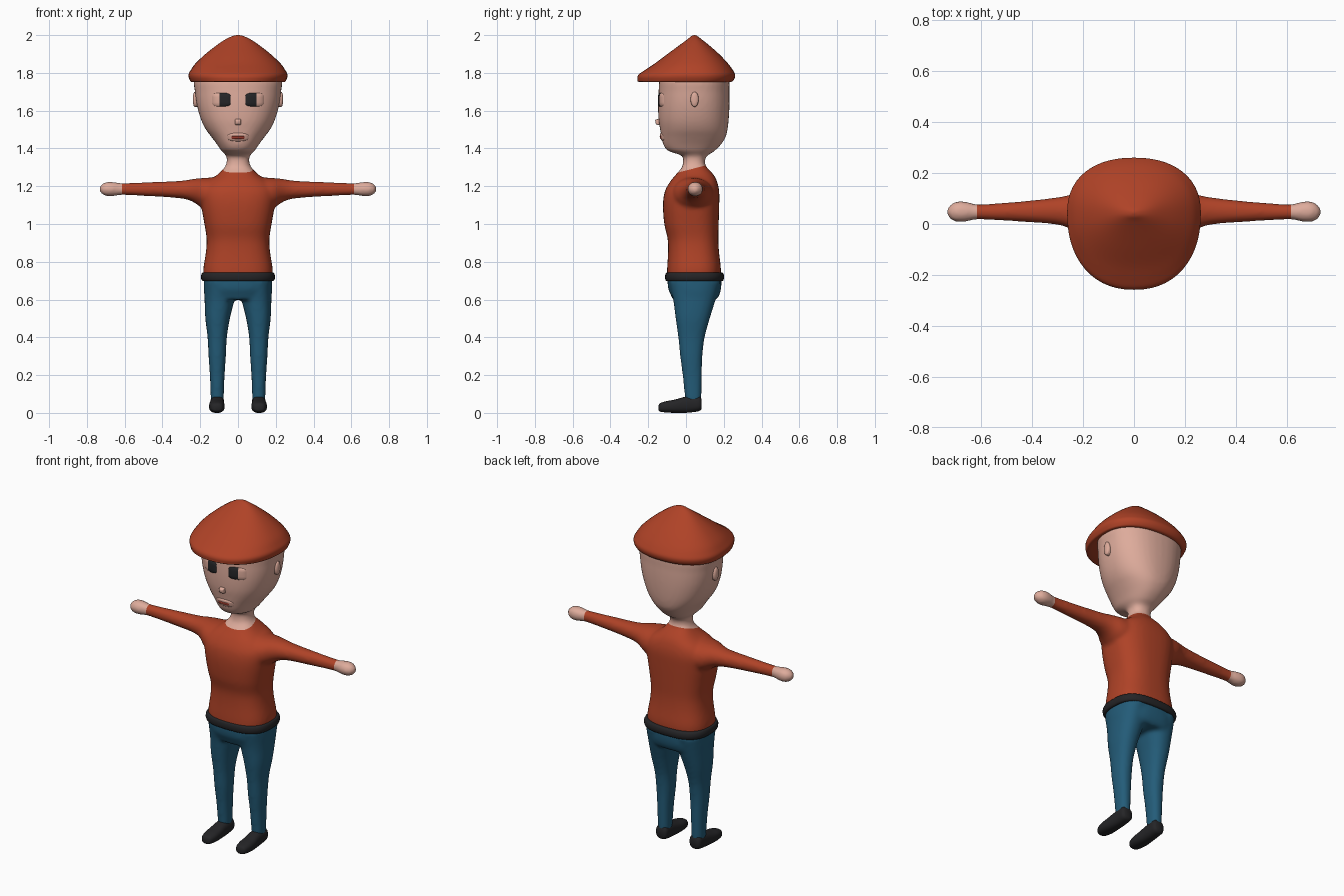
import bpy, bmesh, math
from mathutils import Vector
from mathutils.bvhtree import BVHTree

if "Cube" in bpy.data.objects:
    bpy.data.objects.remove(bpy.data.objects["Cube"])


def material(name, rgb):
    m = bpy.data.materials.new(name)
    m.diffuse_color = (*rgb, 1)
    m.use_nodes = True
    m.node_tree.nodes["Principled BSDF"].inputs["Base Color"].default_value = m.diffuse_color
    return m


RED = material("rust red", (0.43, 0.055, 0.02))
SKIN = material("skin", (0.73, 0.41, 0.33))
BLUE = material("denim blue", (0.017, 0.107, 0.19))
BLACK = material("soft black", (0.018, 0.018, 0.02))
LIP = material("lip red", (0.38, 0.05, 0.03))


def smooth_rows(rows, k=4):
    """Catmull-Rom resampling of the section rows."""
    rows = [tuple(r) + (0,) * (5 - len(r)) for r in rows]
    out = []
    for i in range(len(rows) - 1):
        a, b, c, d = (rows[max(i - 1, 0)], rows[i], rows[i + 1],
                      rows[min(i + 2, len(rows) - 1)])
        for j in range(k):
            t = j / k
            out.append([0.5 * (2 * q + (r - p) * t + (2 * p - 5 * q + 4 * r - s) * t * t
                               + (3 * q - p - 3 * r + s) * t ** 3)
                        for p, q, r, s in zip(a, b, c, d)])
    return out + [list(rows[-1])]


def loft(bm, axis, rows, n=2.4, mid=None, side=1, seg=40):
    """Closed skin over superellipse sections (position, half width, v min, v max, offset)."""
    rings = []
    for pos, half, v0, v1, off in smooth_rows(rows):
        m = (v0 + v1) / 2 if mid is None else mid
        ring = []
        for i in range(seg):
            t = 2 * math.pi * i / seg
            c, s = math.cos(t), math.sin(t)
            u = off + half * math.copysign(abs(c) ** (2 / n), c)
            v = m + (v1 - m if s > 0 else m - v0) * math.copysign(abs(s) ** (2 / n), s)
            x, y, z = {"z": (u, v, pos), "x": (pos, v, u), "y": (u, pos, v)}[axis]
            ring.append(bm.verts.new((x * side, y, z)))
        rings.append(ring)
    for a, b in zip(rings, rings[1:]):
        for i in range(seg):
            j = (i + 1) % seg
            bm.faces.new((a[i], a[j], b[j], b[i]))
    bm.faces.new(rings[0])
    bm.faces.new(rings[-1])


def finish(name, bm, *mats):
    bmesh.ops.recalc_face_normals(bm, faces=bm.faces)
    for f in bm.faces:
        f.smooth = True
    me = bpy.data.meshes.new(name)
    bm.to_mesh(me)
    bm.free()
    ob = bpy.data.objects.new(name, me)
    bpy.context.collection.objects.link(ob)
    for m in mats:
        me.materials.append(m)
    return ob


def blend(ob, voxel=0.01, steps=8):
    """Fuse overlapping lofts into one soft surface."""
    r = ob.modifiers.new("fuse", 'REMESH')
    r.mode, r.voxel_size, r.use_smooth_shade = 'VOXEL', voxel, True
    s = ob.modifiers.new("soften", 'SMOOTH')
    s.iterations, s.factor = steps, 0.5
    bpy.context.view_layer.objects.active = ob
    for m in ("fuse", "soften"):
        bpy.ops.object.modifier_apply(modifier=m)


# Upper body: head and neck, torso, arms with hands
bm = bmesh.new()
loft(bm, "z", [(1.22, .075, -.03, .12), (1.28, .072, -.025, .11), (1.33, .06, -.015, .10),
               (1.36, .062, -.02, .11), (1.375, .075, -.06, .135), (1.39, .09, -.10, .155),
               (1.42, .11, -.12, .185), (1.46, .14, -.13, .21), (1.50, .17, -.137, .22),
               (1.55, .195, -.145, .226), (1.62, .216, -.148, .23), (1.70, .228, -.145, .23),
               (1.78, .23, -.135, .225), (1.86, .15, -.07, .17)], n=2.3)
loft(bm, "z", [(.70, .18, -.10, .18), (.76, .184, -.10, .185), (.85, .17, -.095, .175),
               (.92, .166, -.097, .171), (1.0, .178, -.115, .173), (1.1, .195, -.122, .176),
               (1.17, .20, -.113, .176), (1.22, .17, -.087, .166), (1.26, .11, -.055, .147),
               (1.30, .07, -.02, .11)], n=2.6)
for side in (1, -1):
    loft(bm, "x", [(.08, .10, -.09, .15, 1.15), (.18, .082, -.065, .14, 1.162),
                   (.24, .06, -.025, .118, 1.178), (.30, .047, -.003, .105, 1.182),
                   (.43, .039, .008, .09, 1.184), (.60, .032, .018, .077, 1.185),
                   (.63, .033, .016, .08, 1.185), (.66, .037, .009, .088, 1.185),
                   (.69, .038, .008, .09, 1.185), (.715, .03, .015, .08, 1.185),
                   (.733, .012, .034, .06, 1.185)], n=2.1, side=side)
body = finish("upper_body", bm, RED, SKIN)
blend(body)

# Cut clean collar and cuff lines, then colour the skin beyond them
cuts = [(Vector((0, -.02, 1.278)), Vector((0, -.26, 1))),
        (Vector((.615, 0, 0)), Vector((1, 0, 0))), (Vector((-.615, 0, 0)), Vector((-1, 0, 0)))]
bm = bmesh.new()
bm.from_mesh(body.data)
for co, no in cuts:
    bmesh.ops.bisect_plane(bm, geom=bm.verts[:] + bm.edges[:] + bm.faces[:],
                           dist=1e-5, plane_co=co, plane_no=no)
for f in bm.faces:
    c = f.calc_center_median()
    f.material_index = int(any((c - co).dot(no) > 0 for co, no in cuts))
    f.smooth = True
bm.to_mesh(body.data)
surface = BVHTree.FromBMesh(bm)
bm.free()


def face_plate(name, cx, cz, hw, hh, thick, power, mats, rule=None, cols=16, rows=8):
    """Thin domed plate that follows the front of the head."""
    bm = bmesh.new()
    grid = []
    for i in range(cols + 1):
        u = -math.cos(math.pi * i / cols)
        tall = max(0, 1 - abs(u) ** power) ** (1 / power)
        line = []
        for j in range(rows + 1):
            v = -math.cos(math.pi * j / rows)
            x, z = cx + u * hw, cz + v * tall * hh
            y = surface.ray_cast(Vector((x, -1, z)), Vector((0, 1, 0)))[0].y
            line.append(bm.verts.new((x, y + .003 - thick * (1 - max(abs(u), abs(v)) ** 6), z)))
        grid.append(line)
    for a, b in zip(grid, grid[1:]):
        for j in range(rows):
            f = bm.faces.new((a[j], b[j], b[j + 1], a[j + 1]))
            if rule:
                f.material_index = int(rule(f.calc_center_median()))
    bmesh.ops.remove_doubles(bm, verts=bm.verts, dist=1e-5)
    ob = finish(name, bm, *mats)
    if sum(p.normal.y * p.area for p in ob.data.polygons) > 0:
        ob.data.flip_normals()


# Face: eyes with dark inner part, nose, lips, mouth
for side, label in ((1, "left"), (-1, "right")):
    face_plate(label + "_eye", side * .088, 1.658, .052, .038, .0095, 3.5, (SKIN, BLACK),
               lambda c: abs(c.x) < .098)
    # Ears
    bm = bmesh.new()
    loft(bm, "x", [(.19, .04, .024, .067, 1.66), (.225, .04, .024, .067, 1.66),
                   (.234, .035, .028, .063, 1.66), (.238, .02, .036, .055, 1.66)],
         n=2, side=side, seg=24)
    finish(label + "_ear", bm, SKIN)
face_plate("nose", 0, 1.54, .017, .017, .022, 5, (SKIN,))
face_plate("lips", 0, 1.46, .06, .024, .009, 2.2, (SKIN,))
face_plate("mouth", 0, 1.458, .042, .009, .0125, 8, (LIP,))

# Cap
bm = bmesh.new()
loft(bm, "z", [(1.765, .19, -.11, .19), (1.752, .243, -.24, .235), (1.765, .257, -.257, .254),
               (1.79, .262, -.252, .26), (1.815, .25, -.218, .248), (1.85, .225, -.165, .222),
               (1.90, .172, -.098, .175), (1.95, .108, -.03, .118), (1.98, .062, .01, .08),
               (1.995, .028, .028, .06), (2.0, .006, .041, .049)], n=2.25, mid=.045, seg=56)
finish("cap", bm, RED)

# Belt
bm = bmesh.new()
loft(bm, "z", [(.697, .175, -.09, .18), (.70, .19, -.106, .196), (.72, .196, -.111, .202),
               (.74, .19, -.106, .196), (.744, .175, -.09, .18)], n=2.8)
finish("belt", bm, BLACK)

# Trousers: hips and two legs
bm = bmesh.new()
loft(bm, "z", [(.72, .18, -.098, .188), (.66, .181, -.095, .186), (.62, .178, -.078, .175),
               (.60, .172, -.07, .16)], n=2.6)
for side in (1, -1):
    loft(bm, "z", [(.70, .085, -.09, .185, .095), (.60, .079, -.068, .157, .098),
                   (.50, .065, -.055, .126, .108), (.40, .051, -.041, .099, .11),
                   (.30, .046, -.031, .087, .11), (.20, .039, -.018, .084, .11),
                   (.06, .034, -.004, .081, .11)], n=2.3, side=side)
blend(finish("trousers", bm, BLUE))

# Shoes
for side, label in ((1, "left"), (-1, "right")):
    bm = bmesh.new()
    loft(bm, "y", [(-.146, .012, .014, .036, .112), (-.136, .03, .006, .052, .112),
                   (-.10, .04, .002, .063, .112), (-.06, .041, 0, .07, .112),
                   (-.01, .038, 0, .084, .111), (.03, .037, .003, .09, .11),
                   (.07, .036, .01, .09, .11), (.083, .024, .022, .07, .11)],
         n=2.5, side=side, seg=28)
    finish(label + "_shoe", bm, BLACK)
